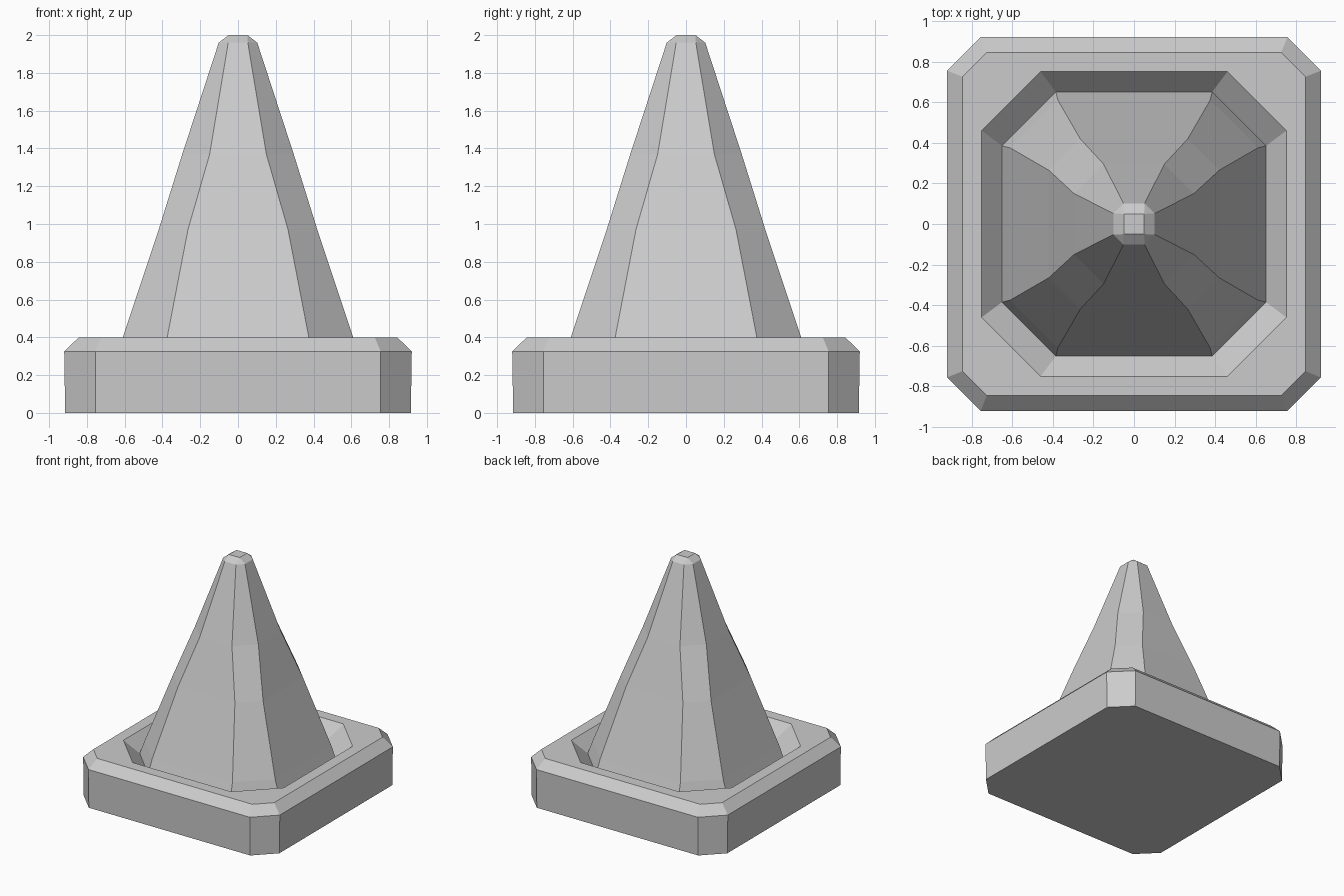
import bpy, bmesh

if "Cube" in bpy.data.objects:
    bpy.data.objects.remove(bpy.data.objects["Cube"])


def octagon(r, f, z):
    """Square of half-width r whose flat sides run to +-f (chamfered corners)."""
    return [(f, -r, z), (r, -f, z), (r, f, z), (f, r, z),
            (-f, r, z), (-r, f, z), (-r, -f, z), (-f, -r, z)]


def loft(name, profile, cap_bottom=False, cap_top=False):
    bm = bmesh.new()
    rings = [[bm.verts.new(p) for p in octagon(*row)] for row in profile]
    for a, b in zip(rings, rings[1:]):
        for i in range(8):
            j = (i + 1) % 8
            bm.faces.new((a[i], a[j], b[j], b[i]))
    if cap_bottom:
        bm.faces.new(rings[0][::-1])
    if cap_top:
        bm.faces.new(rings[-1])
    bmesh.ops.remove_doubles(bm, verts=bm.verts, dist=0.0005)
    mesh = bpy.data.meshes.new(name)
    bm.to_mesh(mesh)
    bm.free()
    obj = bpy.data.objects.new(name, mesh)
    bpy.context.collection.objects.link(obj)
    return obj


# Base slab: walls, bevelled rim, flat top, then a groove sloping down to the cone
loft("base", [
    (0.915, 0.755, 0.0),
    (0.92, 0.755, 0.325),
    (0.845, 0.725, 0.398),
    (0.75, 0.46, 0.398),
    (0.65, 0.385, 0.285),
], cap_bottom=True)

# Cone: eight sides tapering to a small bevelled tip
loft("cone", [
    (0.65, 0.385, 0.285),
    (0.61, 0.375, 0.40),
    (0.42, 0.265, 0.97),
    (0.295, 0.150, 1.37),
    (0.102, 0.052, 1.96),
    (0.05, 0.05, 2.0),
], cap_top=True)
